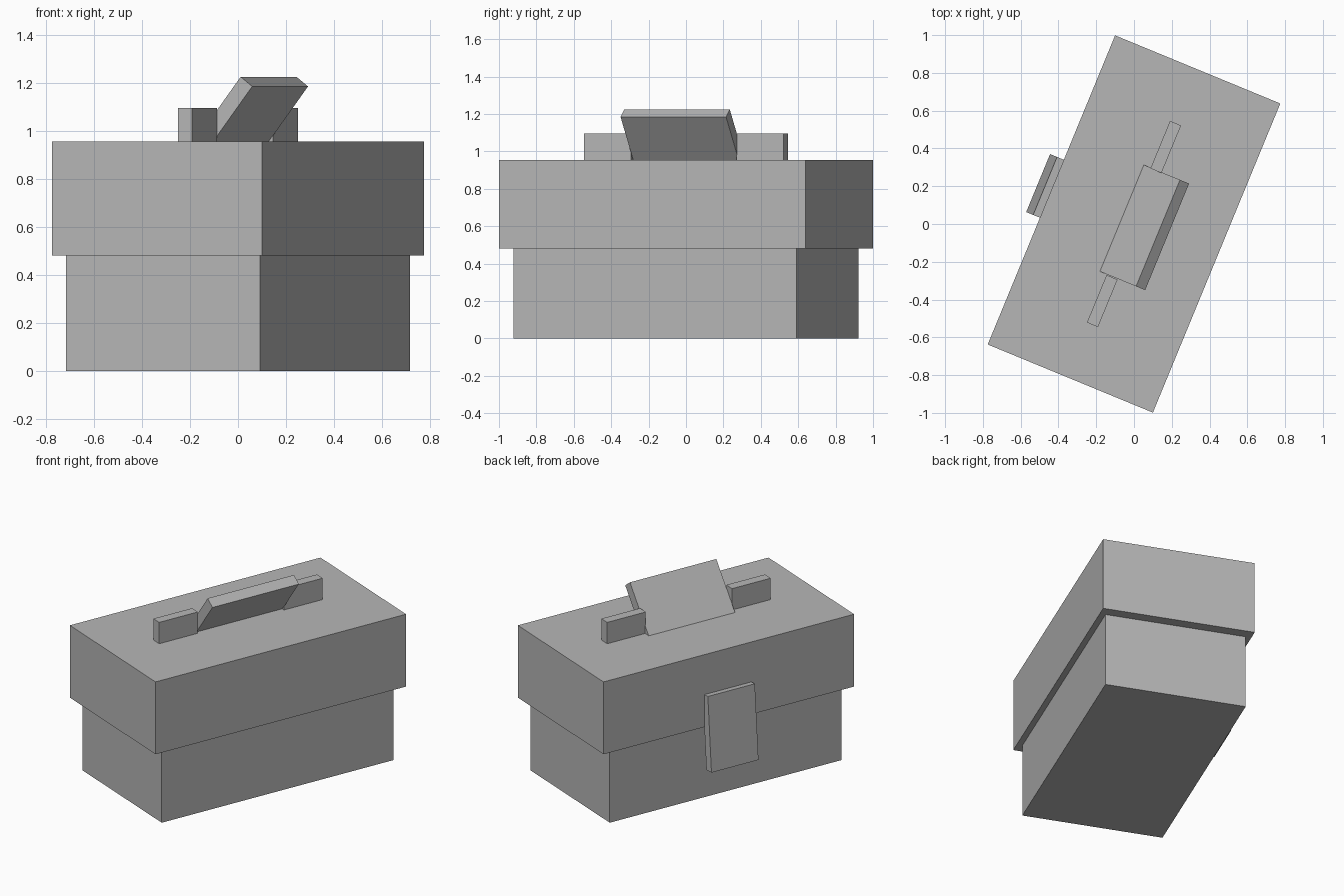
import bpy
import math
from mathutils import Matrix

cube = bpy.data.objects.get("Cube")
if cube:
    bpy.data.objects.remove(cube, do_unlink=True)

grey = bpy.data.materials.new("plain_grey")
grey.use_nodes = True
colour = (0.47, 0.47, 0.47, 1)
grey.diffuse_color = colour
grey.node_tree.nodes["Principled BSDF"].inputs["Base Color"].default_value = colour

# The whole chest is turned about the vertical axis
TURN = Matrix.Rotation(math.radians(-22.4), 4, "Z")


def box(name, size, centre, tilt=0):
    """Flat-sided box, tilted about its long axis, then turned with the chest."""
    bpy.ops.mesh.primitive_cube_add(size=1)
    obj = bpy.context.object
    obj.name = name
    obj.data.transform(Matrix.Diagonal((*size, 1)))
    obj.matrix_world = (TURN @ Matrix.Translation(centre)
                        @ Matrix.Rotation(math.radians(tilt), 4, "Y"))
    obj.data.materials.append(grey)
    return obj


# Body and overhanging lid
box("chest_body", (0.875, 1.637, 0.48), (0, 0, 0.24))
box("chest_lid", (0.946, 1.77, 0.475), (0, 0, 0.7175))

# Two handle posts with a leaning grip between them
for side, name in ((-1, "front_handle_post"), (1, "back_handle_post")):
    box(name, (0.063, 0.272, 0.14), (0, side * 0.441, 1.025))

lean = math.radians(37.5)
thick, length = 0.0656, 0.39
# Centre found from the grip's upper edge, down the slope and half a thickness in
grip_x = 0.136 - math.sin(lean) * length / 2 + math.cos(lean) * thick / 2
grip_z = 1.225 - math.cos(lean) * length / 2 - math.sin(lean) * thick / 2
box("handle_grip", (thick, 0.61, length), (grip_x, 0.004, grip_z), 37.5)

# Latch plate across the seam, kicked out at its lower end
box("latch", (0.056, 0.332, 0.486), (-0.504, 0.007, 0.4515), 4.7)
